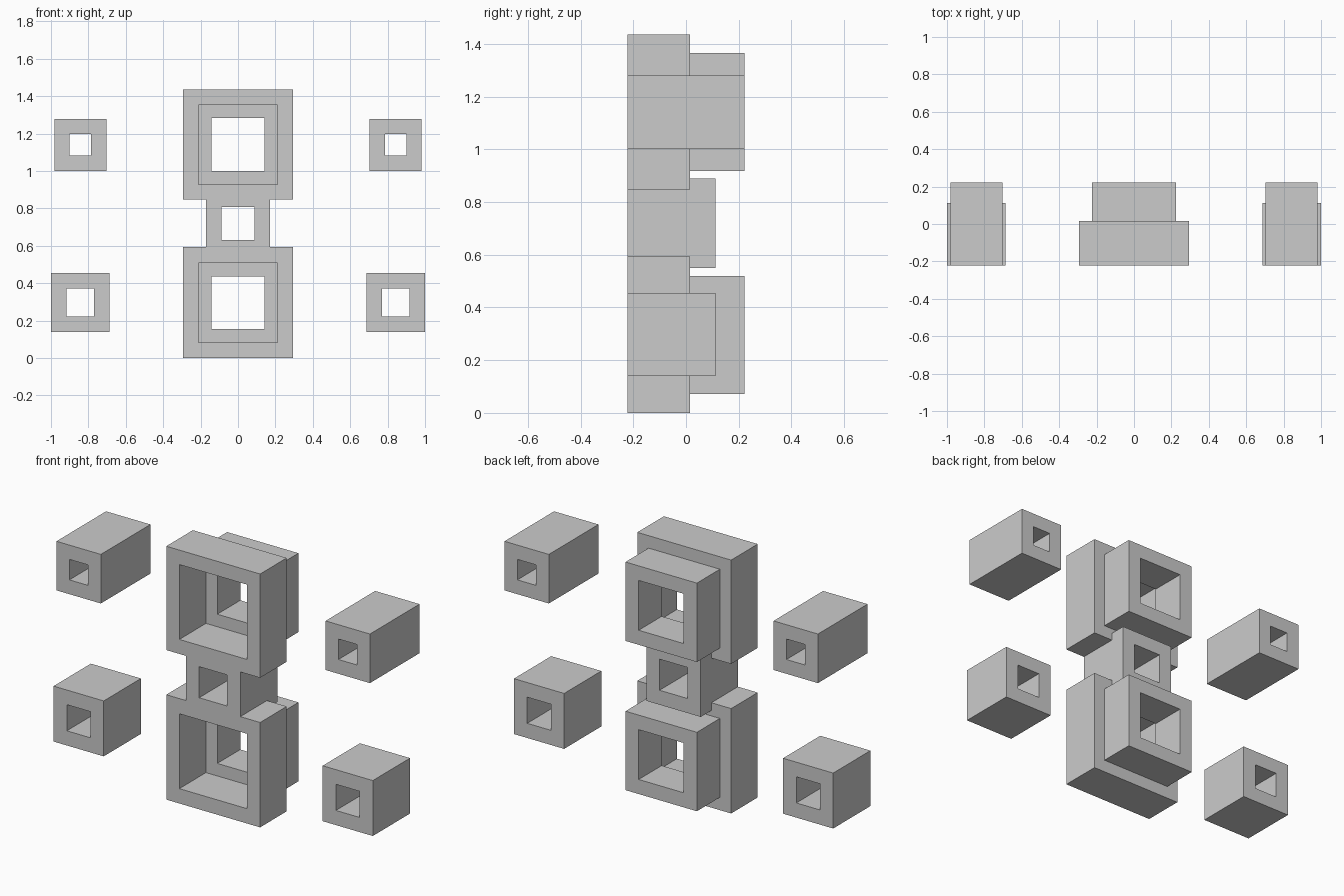
import bpy
import bmesh

if "Cube" in bpy.data.objects:
    bpy.data.objects.remove(bpy.data.objects["Cube"])

FRONT, STEP, MID_BACK, BACK = -0.222, 0.016, 0.111, 0.222


def square(cx, cz, h):
    return [(cx - h, cz - h), (cx + h, cz - h), (cx + h, cz + h), (cx - h, cz + h)]


def add_walls(bm, loop, y0, y1):
    """Extruded side walls for a closed x-z loop."""
    a = [bm.verts.new((x, y0, z)) for x, z in loop]
    b = [bm.verts.new((x, y1, z)) for x, z in loop]
    for i in range(len(loop)):
        j = (i + 1) % len(loop)
        bm.faces.new((a[i], a[j], b[j], b[i]))
    return a, b


def finish(name, bm):
    bmesh.ops.recalc_face_normals(bm, faces=bm.faces)
    mesh = bpy.data.meshes.new(name)
    bm.to_mesh(mesh)
    bm.free()
    obj = bpy.data.objects.new(name, mesh)
    bpy.context.collection.objects.link(obj)


def square_tube(name, cx, cz, outer, inner, y0, y1):
    """Square tube along y, open right through."""
    bm = bmesh.new()
    rings = zip(add_walls(bm, square(cx, cz, outer), y0, y1),
                add_walls(bm, square(cx, cz, inner), y0, y1))
    for o, n in rings:
        for i in range(4):
            j = (i + 1) % 4
            bm.faces.new((o[i], o[j], n[j], n[i]))
    finish(name, bm)


def plate(name, outline, holes, y0, y1):
    """Extruded outline with holes."""
    bm = bmesh.new()
    sides = [add_walls(bm, loop, y0, y1) for loop in [outline] + holes]
    for end in (0, 1):
        edges = []
        for pair in sides:
            ring = pair[end]
            edges += [bm.edges.get((ring[i - 1], ring[i])) for i in range(len(ring))]
        bmesh.ops.triangle_fill(bm, edges=edges, use_beauty=True)
    finish(name, bm)


LOW, MID, HIGH = 0.296, 0.72, 1.141
W, N = 0.294, 0.170

# Front plate: two large frames joined by a narrow neck
right = [(W, 0), (W, LOW + W + 0.004), (N, LOW + W + 0.004),
         (N, HIGH - W), (W, HIGH - W), (W, HIGH + W)]
outline = right + [(-x, z) for x, z in reversed(right)]
plate("front_frames", outline,
      [square(0, LOW, 0.212), square(0, MID, 0.088), square(0, HIGH, 0.212)], FRONT, STEP)

# Smaller frames behind the plate
square_tube("rear_frame_lower", 0, LOW, 0.2235, 0.141, STEP, BACK)
square_tube("rear_frame_upper", 0, HIGH, 0.2235, 0.141, STEP, BACK)
square_tube("middle_frame_rear", 0, MID, N, 0.088, STEP, MID_BACK)

# Detached tubes at the sides
for side, s in (("left", -1), ("right", 1)):
    square_tube("upper_tube_" + side, s * 0.843, HIGH - 0.001, 0.139, 0.058, FRONT, BACK)
    square_tube("lower_tube_" + side, s * 0.843, LOW + 0.001, 0.157, 0.074, FRONT, MID_BACK)
